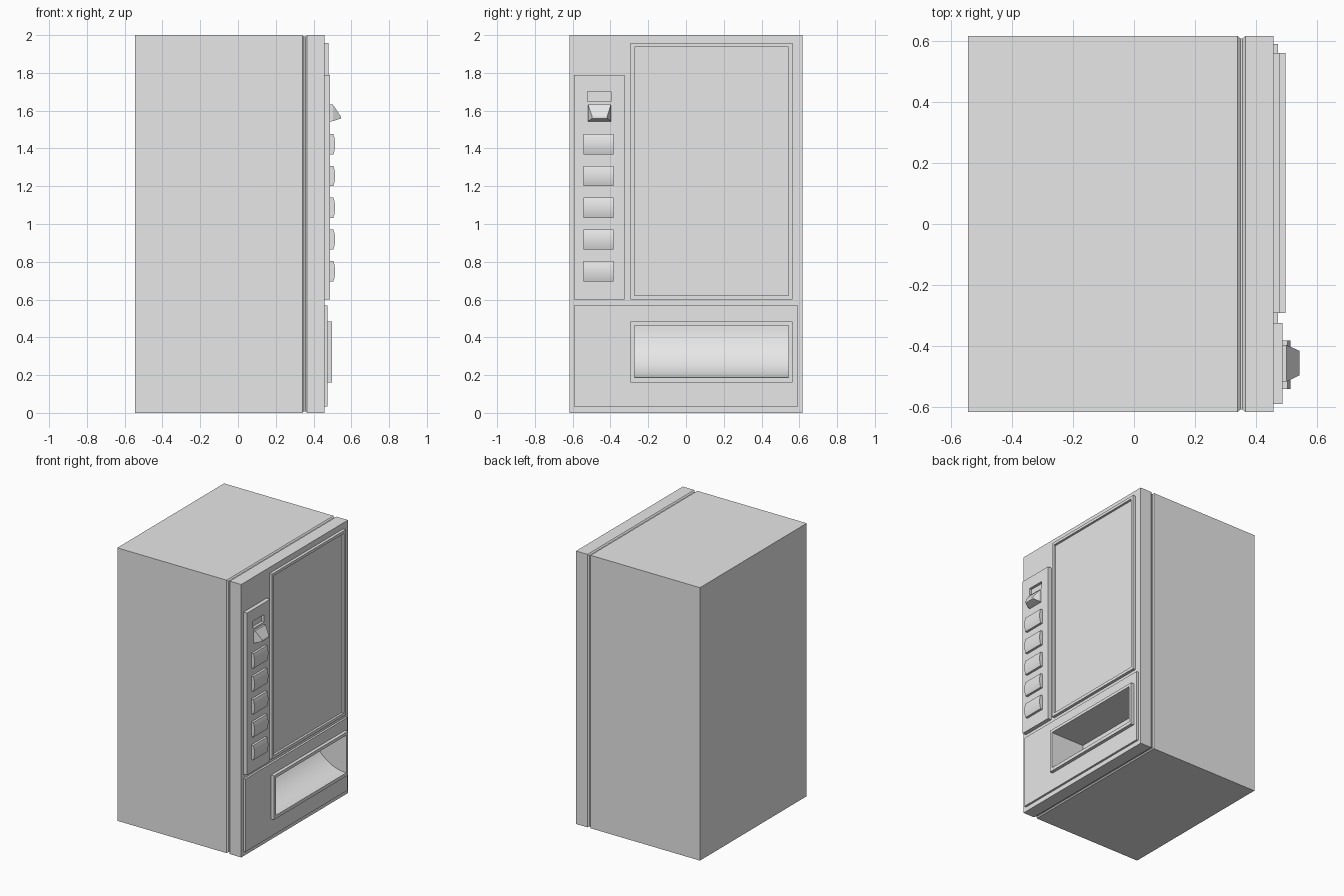
import bpy, bmesh, math

cube = bpy.data.objects.get("Cube")
if cube:
    bpy.data.objects.remove(cube, do_unlink=True)

grey = bpy.data.materials.new("light_grey")
grey.use_nodes = True
grey.diffuse_color = (0.8, 0.8, 0.8, 1)
grey.node_tree.nodes["Principled BSDF"].inputs["Base Color"].default_value = (0.8, 0.8, 0.8, 1)


def loft(name, rings):
    """Closed solid through a series of rings with equal point counts."""
    bm = bmesh.new()
    loops = [[bm.verts.new(p) for p in ring] for ring in rings]
    count = len(loops[0])
    for a, b in zip(loops, loops[1:]):
        for i in range(count):
            j = (i + 1) % count
            bm.faces.new((a[i], a[j], b[j], b[i]))
    bm.faces.new(loops[0])
    bm.faces.new(loops[-1])
    bmesh.ops.recalc_face_normals(bm, faces=bm.faces)
    mesh = bpy.data.meshes.new(name)
    bm.to_mesh(mesh)
    bm.free()
    mesh.materials.append(grey)
    obj = bpy.data.objects.new(name, mesh)
    bpy.context.collection.objects.link(obj)
    return obj


def rect(x, y0, y1, z0, z1):
    return [(x, y0, z0), (x, y1, z0), (x, y1, z1), (x, y0, z1)]


def box(name, x0, x1, y0, y1, z0, z1):
    return loft(name, [rect(x0, y0, y1, z0, z1), rect(x1, y0, y1, z0, z1)])


def prism(name, profile, y0, y1):
    return loft(name, [[(x, y, z) for x, z in profile] for y in (y0, y1)])


def cut(targets, cutter):
    for obj in targets:
        mod = obj.modifiers.new("opening", 'BOOLEAN')
        mod.operation = 'DIFFERENCE'
        mod.solver = 'EXACT'
        mod.object = cutter
        bpy.context.view_layer.objects.active = obj
        bpy.ops.object.modifier_apply(modifier=mod.name)
    bpy.data.objects.remove(cutter, do_unlink=True)


# Cabinet and door in one shell, with a shallow groove between them
W, H = 0.618, 2.0
sections = [(-0.546, 0), (0.341, 0), (0.35, 0.008), (0.357, 0.008), (0.366, 0), (0.459, 0)]
cabinet = loft("cabinet", [rect(x, -W + d, W - d, d, H - d) for x, d in sections])

# Display window: raised frame around a recessed pane
DOOR = 0.455
window_frame = box("window_frame", DOOR, 0.48, -0.293, 0.563, 0.6, 1.957)
cut([window_frame], box("window_cutter", 0.4, 0.6, -0.273, 0.543, 0.622, 1.937))
box("window_pane", DOOR, 0.464, -0.28, 0.55, 0.615, 1.945)

# Lower panel and delivery tray with a curved scoop
lower_panel = box("lower_panel", DOOR, 0.474, -0.592, 0.592, 0.034, 0.568)
tray_frame = box("tray_frame", DOOR, 0.498, -0.293, 0.563, 0.162, 0.484)
top, radius, lip = 0.462, 0.275, 0.498
scoop = [(0.6, top), (0.6, top - radius)]
for i in range(25):
    a = math.pi / 2 * i / 24
    scoop.append((lip - radius * math.sin(a), top - radius * math.cos(a)))
cut([cabinet, lower_panel, tray_frame], prism("tray_cutter", scoop, -0.273, 0.543))

# Control panel with a recessed coin slot
control_panel = box("control_panel", DOOR, 0.488, -0.592, -0.325, 0.6, 1.788)
cut([control_panel], box("slot_cutter", 0.468, 0.6, -0.522, -0.396, 1.648, 1.702))

# Coin chute: tapering spout
loft("coin_chute", [
    rect(0.48, -0.518, -0.398, 1.54, 1.632),
    rect(0.502, -0.518, -0.398, 1.545, 1.632),
    rect(0.544, -0.497, -0.417, 1.558, 1.57),
])

# Selection buttons with gently domed fronts
for n in range(5):
    z = 0.75 + n * 0.168
    profile = [(0.48, z + 0.054), (0.48, z - 0.054)]
    for i in range(9):
        t = i / 4 - 1
        profile.append((0.505 + 0.009 * (1 - t * t), z + 0.054 * t))
    prism(f"selection_button_{n + 1}", profile, -0.543, -0.383)

# Smooth curves, keep edges crisp
bpy.ops.object.select_all(action='DESELECT')
for obj in bpy.context.collection.objects:
    if obj.type == 'MESH' and obj.data.materials and obj.data.materials[0] == grey:
        obj.select_set(True)
        bpy.context.view_layer.objects.active = obj
bpy.ops.object.shade_smooth_by_angle(angle=math.radians(20))
